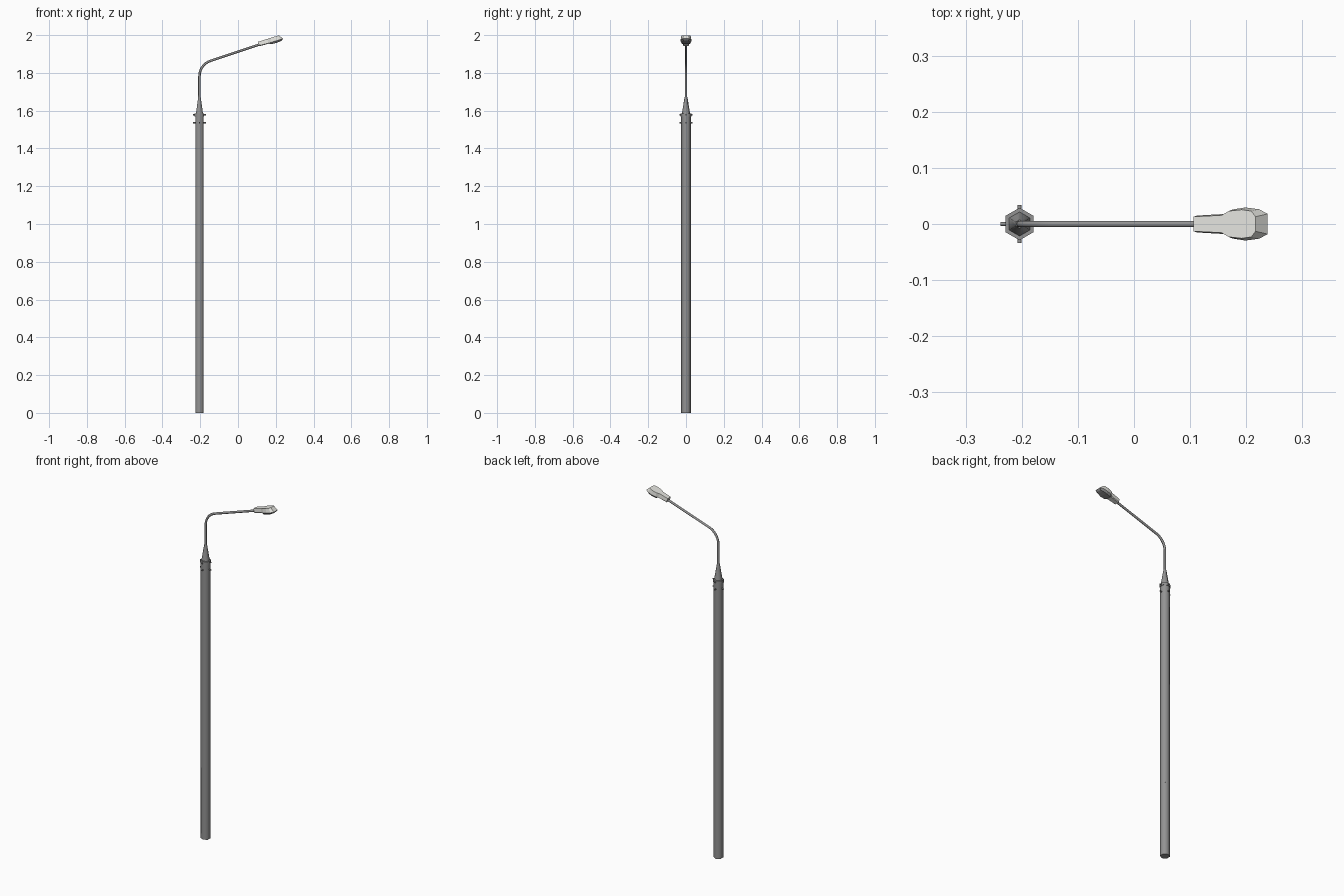
import bpy, bmesh, math
from mathutils import Vector, Matrix

if "Cube" in bpy.data.objects:
    bpy.data.objects.remove(bpy.data.objects["Cube"])

PX = -0.204                       # pole axis
TILT = math.radians(17.3)


def material(name, rgb):
    m = bpy.data.materials.new(name)
    m.diffuse_color = (*rgb, 1)
    m.use_nodes = True
    m.node_tree.nodes["Principled BSDF"].inputs["Base Color"].default_value = m.diffuse_color
    return m


STEEL = material("grey_steel", (0.29, 0.29, 0.29))
SHELL = material("pale_grey_shell", (0.78, 0.78, 0.74))
GLASS = material("dark_grey_lens", (0.25, 0.25, 0.25))


def loft(name, rings, mat, matrix=Matrix.Identity(4), smooth=False):
    """Skin a list of closed rings and cap both ends."""
    bm = bmesh.new()
    vs = [[bm.verts.new(matrix @ Vector(p)) for p in r] for r in rings]
    n = len(vs[0])
    for a, b in zip(vs, vs[1:]):
        for i in range(n):
            j = (i + 1) % n
            bm.faces.new((a[i], a[j], b[j], b[i]))
    bm.faces.new(vs[0][::-1])
    bm.faces.new(vs[-1])
    bmesh.ops.recalc_face_normals(bm, faces=bm.faces)
    if smooth:
        for f in bm.faces:
            f.smooth = True
        for e in bm.edges:
            e.smooth = e.calc_face_angle(0) < math.radians(65)
    me = bpy.data.meshes.new(name)
    bm.to_mesh(me)
    bm.free()
    me.materials.append(mat)
    ob = bpy.data.objects.new(name, me)
    bpy.context.collection.objects.link(ob)
    return ob


def ring(r, z, n=6):
    return [(r * math.cos(math.tau * i / n + math.pi / 2),
             r * math.sin(math.tau * i / n + math.pi / 2), z) for i in range(n)]


def turned(name, profile, mat, matrix=None, n=6):
    return loft(name, [ring(r, z, n) for r, z in profile], mat,
                matrix or Matrix.Translation((PX, 0, 0)), True)


# Hexagonal pole, collar and tapered socket
turned("pole", [(0.0255, 0), (0.0255, 1.572)], STEEL)
turned("collar", [(0.029, 1.57), (0.029, 1.585)], STEEL)
turned("socket_cone", [(0.0215, 1.585), (0.0075, 1.672)], STEEL)

# Two rows of clamp bolts on four sides
for row, z in enumerate((1.578, 1.536)):
    for k in range(4):
        m = (Matrix.Translation((PX, 0, z)) @ Matrix.Rotation(k * math.pi / 2, 4, 'Z')
             @ Matrix.Rotation(math.pi / 2, 4, 'Y'))
        turned(f"clamp_bolt_{row}_{k}", [(0.0035, 0.018), (0.0035, 0.034)], STEEL, m)

# Small lock on a rear face
m = (Matrix.Translation((PX, 0, 0.42)) @ Matrix.Rotation(math.pi / 3, 4, 'Z')
     @ Matrix.Rotation(math.pi / 2, 4, 'Y'))
turned("hatch_lock", [(0.003, 0.02), (0.003, 0.0232)], STEEL, m)

# Bent arm: vertical, arc, then rising straight
R, Z0 = 0.085, 1.783
path = [(PX, 1.66)]
for i in range(8):
    a = (math.pi / 2 - TILT) * i / 7
    path.append((PX + R * (1 - math.cos(a)), Z0 + R * math.sin(a)))
path.append((0.125, 1.954))
cu = bpy.data.curves.new("arm", 'CURVE')
cu.dimensions = '3D'
cu.bevel_depth = 0.0065
cu.bevel_resolution = 1
cu.use_fill_caps = True
sp = cu.splines.new('POLY')
sp.points.add(len(path) - 1)
for p, (x, z) in zip(sp.points, path):
    p.co = (x, 0, z, 1)
sp.use_smooth = True
cu.materials.append(STEEL)
arm = bpy.data.objects.new("arm", cu)
bpy.context.collection.objects.link(arm)

# Lamp head: plan outlines (u along arm, half width, v height) in the tilted frame
frame = Matrix.Translation((0.112, 0, 1.945)) @ Matrix.Rotation(-TILT, 4, 'Y')


def outline(pts):
    return [(u, w, v) for u, w, v in pts] + [(u, -w, v) for u, w, v in reversed(pts)]


RIM_V = -0.003
rim = [(0, 0.015, 0), (0.052, 0.018, RIM_V), (0.066, 0.026, RIM_V),
       (0.09, 0.0295, RIM_V), (0.116, 0.026, RIM_V), (0.131, 0.018, RIM_V)]
top = [(u, w, 0.0205) for u, w in ((0, 0.013), (0.052, 0.0155), (0.066, 0.023),
                                   (0.09, 0.0255), (0.108, 0.023), (0.116, 0.013))]
low = [(0, 0.012, -0.004), (0.052, 0.014, -0.006), (0.066, 0.020, -0.013),
       (0.09, 0.022, -0.014), (0.110, 0.019, -0.013), (0.122, 0.013, -0.011)]
head = loft("lamp_head", [outline(low), outline(rim), outline(top)], SHELL, frame)

# Downward faces under the bulb are the dark lens
bm = bmesh.new()
bm.from_mesh(head.data)
bmesh.ops.triangulate(bm, faces=[f for f in bm.faces if len(f.verts) > 4 and f.normal.z < 0])
bm.to_mesh(head.data)
bm.free()
head.data.materials.append(GLASS)
for f in head.data.polygons:
    if f.normal.z < -0.2 and f.center.x > 0.155:
        f.material_index = 1
